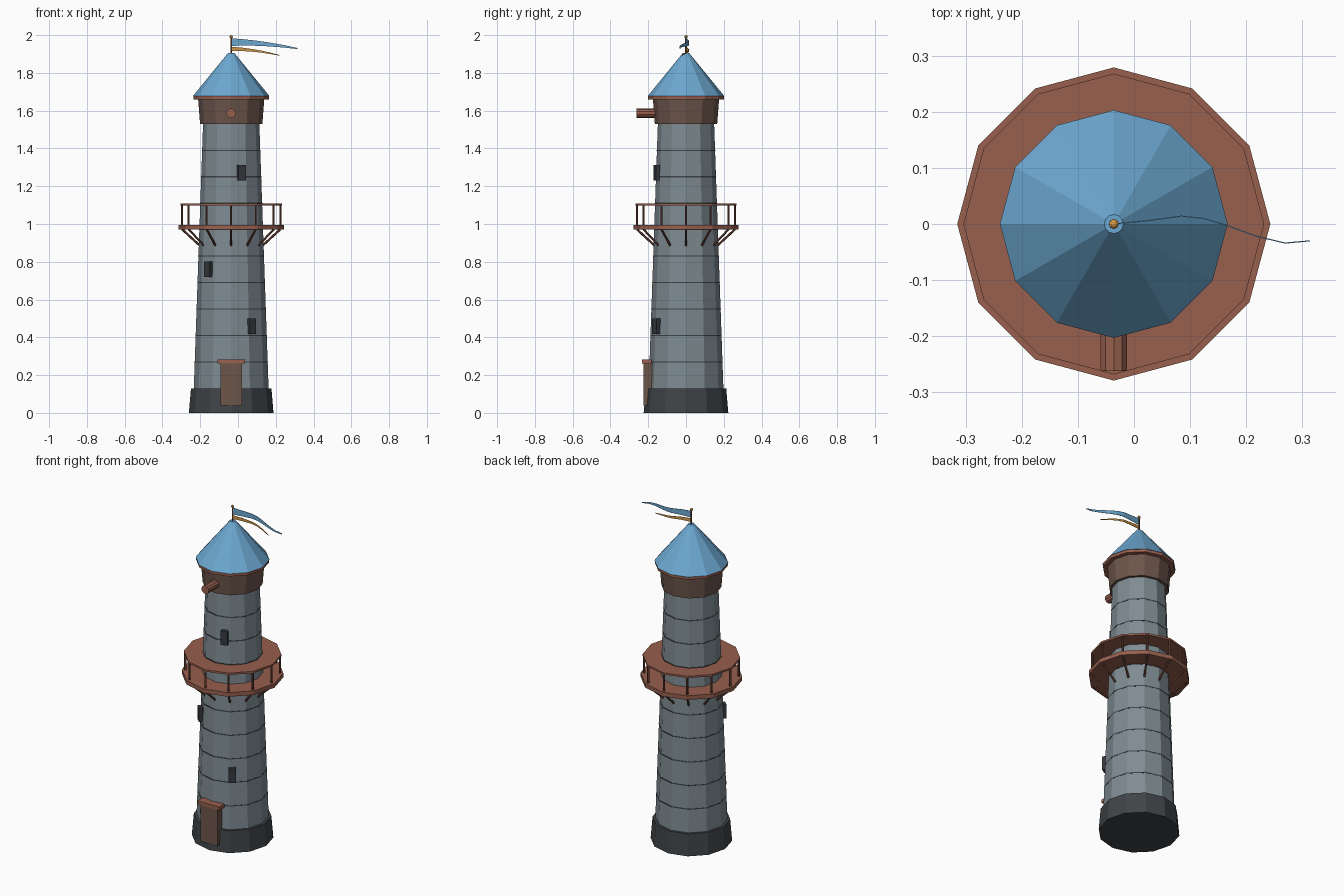
import bpy, bmesh, math
from mathutils import Vector, Matrix

if "Cube" in bpy.data.objects:
    bpy.data.objects.remove(bpy.data.objects["Cube"])

AX = -0.036   # x of the tower axis
SIDES = 12


def mat(name, rgb):
    m = bpy.data.materials.new(name)
    m.diffuse_color = (*rgb, 1)
    m.use_nodes = True
    m.node_tree.nodes["Principled BSDF"].inputs["Base Color"].default_value = m.diffuse_color
    return m


STONE = mat("grey stone", (0.21, 0.26, 0.29))
DARK = mat("dark stone", (0.05, 0.057, 0.062))
BRICK = mat("red brown wood", (0.31, 0.115, 0.075))
WOOD = mat("dull brown wood", (0.15, 0.092, 0.07))
POST = mat("dark red wood", (0.16, 0.06, 0.04))
BLUE = mat("roof blue", (0.15, 0.39, 0.63))
GOLD = mat("gold", (0.62, 0.31, 0.06))
GLASS = mat("window dark", (0.036, 0.041, 0.046))


def finish(name, bm, m):
    bmesh.ops.recalc_face_normals(bm, faces=bm.faces)
    me = bpy.data.meshes.new(name)
    bm.to_mesh(me)
    bm.free()
    me.materials.append(m)
    ob = bpy.data.objects.new(name, me)
    bpy.context.collection.objects.link(ob)
    return ob


def drum(name, z0, z1, r0, r1, m, sides=SIDES):
    """Upright prism or cone frustum around the tower axis."""
    bm = bmesh.new()
    bmesh.ops.create_cone(bm, cap_ends=True, segments=sides, radius1=r0, radius2=r1,
                          depth=z1 - z0,
                          matrix=Matrix.Translation((AX, 0, (z0 + z1) / 2)))
    return finish(name, bm, m)


def rod(name, a, b, r, m, sides=6):
    """Straight bar from a to b."""
    a, b = Vector(a), Vector(b)
    rot = (b - a).to_track_quat('Z', 'Y').to_matrix().to_4x4()
    bm = bmesh.new()
    bmesh.ops.create_cone(bm, cap_ends=True, segments=sides, radius1=r, radius2=r,
                          depth=(b - a).length,
                          matrix=Matrix.Translation((a + b) / 2) @ rot)
    return finish(name, bm, m)


def box(name, centre, size, m, turn=0):
    bm = bmesh.new()
    bmesh.ops.create_cube(bm, size=1, matrix=Matrix.Translation(centre)
                          @ Matrix.Rotation(turn, 4, 'Z') @ Matrix.Diagonal((*size, 1)))
    return finish(name, bm, m)


def wall_r(z):
    return 0.198 + (0.149 - 0.198) * (z - 0.13) / 1.4


def around(r, deg, z):
    """Point at an angle measured from the front."""
    a = math.radians(deg)
    return (AX + r * math.sin(a), -r * math.cos(a), z)


# tower shaft, plinth and course lines
drum("plinth", 0, 0.13, 0.224, 0.213, DARK)
drum("tower_wall", 0.12, 1.54, wall_r(0.12), wall_r(1.54), STONE)
for i in range(9):
    z = 0.27 + 0.14 * i
    drum(f"course_line_{i}", z - 0.003, z + 0.003,
         wall_r(z) + 0.001, wall_r(z) + 0.001, DARK)

# top collar, eave and roof
drum("collar", 1.53, 1.66, 0.165, 0.175, WOOD)
drum("eave", 1.66, 1.68, 0.2, 0.2, BRICK)
drum("roof", 1.677, 1.905, 0.203, 0.017, BLUE)
rod("hoist_beam", (AX, -0.262, 1.587), (AX, -0.12, 1.587), 0.025, BRICK, 10)

# balcony deck, rail, posts and braces
drum("balcony_deck", 0.97, 0.995, 0.279, 0.279, BRICK)
drum("balcony_rail", 1.097, 1.108, 0.268, 0.268, BRICK)
for i in range(SIDES):
    d = 30 * i
    rod(f"rail_post_{i}", around(0.26, d, 0.99), around(0.26, d, 1.1), 0.006, POST)
    rod(f"brace_{i}", around(0.26, d, 0.972), around(0.16, d, 0.88), 0.006, POST)

# door and lintel
box("door", (AX, -0.2, 0.152), (0.112, 0.052, 0.226), WOOD)
box("door_lintel", (AX, -0.207, 0.272), (0.146, 0.05, 0.021), BRICK)

# windows winding up the wall
for i, (deg, z) in enumerate([(34.5, 0.458), (-42, 0.76), (19.5, 1.272)]):
    box(f"window_{i}", around(wall_r(z), deg, z), (0.04, 0.035, 0.083), GLASS,
        math.radians(deg))

# flag pole and finial
rod("flag_pole", (AX, 0, 1.89), (AX, 0, 1.99), 0.004, POST)
bm = bmesh.new()
bmesh.ops.create_uvsphere(bm, u_segments=8, v_segments=6, radius=0.009,
                          matrix=Matrix.Translation((AX, 0, 1.991)))
finish("finial", bm, GOLD)

# streamers: (distance from pole, sideways wave)
WAVE = [(0, 0), (0.06, 0.006), (0.12, 0.014), (0.16, 0.01), (0.2, -0.002),
        (0.255, -0.022), (0.305, -0.034), (0.35, -0.03)]


def streamer(name, length, z_top, height, tip_height, drop, m):
    bm = bmesh.new()
    rows = []
    pts = [p for p in WAVE if p[0] < length - 0.01]
    pts.append((length, WAVE[-1][1] if length > 0.3 else -0.022))
    for d, y in pts:
        t = d / length
        h = height + (tip_height - height) * t
        mid = z_top - height / 2 - drop * t ** 1.8
        rows.append([bm.verts.new((AX + d, y, mid + s * h / 2)) for s in (1, -1)])
    for a, b in zip(rows, rows[1:]):
        bm.faces.new((a[0], a[1], b[1], b[0]))
    ob = finish(name, bm, m)
    mod = ob.modifiers.new("thickness", 'SOLIDIFY')
    mod.thickness = 0.002
    mod.offset = 0


streamer("blue_streamer", 0.35, 1.983, 0.04, 0.006, 0.034, BLUE)
streamer("gold_streamer", 0.255, 1.938, 0.022, 0.004, 0.034, GOLD)
